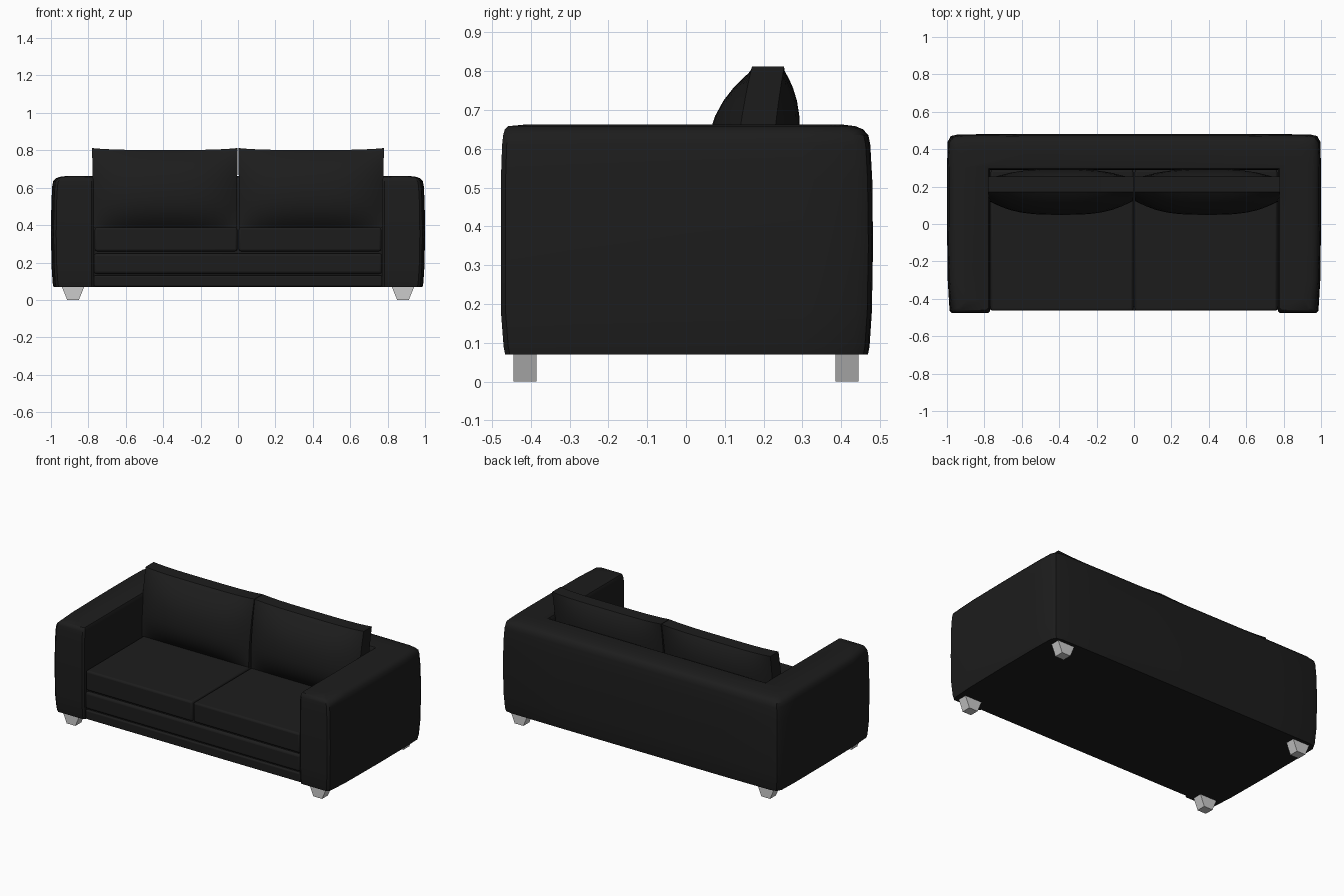
import bpy, bmesh, math

if "Cube" in bpy.data.objects:
    bpy.data.objects.remove(bpy.data.objects["Cube"])

black = bpy.data.materials.new("black_fabric")
black.diffuse_color = (0.012, 0.012, 0.012, 1)
black.use_nodes = True
black.node_tree.nodes["Principled BSDF"].inputs["Base Color"].default_value = black.diffuse_color


def finish(name, bm, mat=black, bevel=0, segs=3, smooth=True):
    bmesh.ops.recalc_face_normals(bm, faces=bm.faces)
    me = bpy.data.meshes.new(name)
    bm.to_mesh(me)
    bm.free()
    ob = bpy.data.objects.new(name, me)
    bpy.context.collection.objects.link(ob)
    if mat:
        me.materials.append(mat)
    if bevel:
        m = ob.modifiers.new("bevel", 'BEVEL')
        m.width, m.segments = bevel, segs
    if smooth:
        bpy.ops.object.select_all(action='DESELECT')
        ob.select_set(True)
        bpy.context.view_layer.objects.active = ob
        bpy.ops.object.shade_smooth_by_angle(angle=math.radians(35))
    return ob


def box(name, x0, x1, y0, y1, z0, z1, bevel=0):
    bm = bmesh.new()
    bmesh.ops.create_cube(bm, size=1)
    for v in bm.verts:
        v.co = ((x0 + x1) / 2 + v.co.x * (x1 - x0),
                (y0 + y1) / 2 + v.co.y * (y1 - y0),
                (z0 + z1) / 2 + v.co.z * (z1 - z0))
    return finish(name, bm, bevel=bevel)


# Arms and back: one U-shaped outline stacked in slightly inset layers
HALF = [(.77, .29), (.77, -.468), (.782, -.477), (.972, -.477), (.986, -.465), (.996, -.3),
        (1, 0), (1, .3), (.996, .44), (.98, .47), (.94, .479), (.6, .482)]
# z, outer inset, front inset, inner inset
LAYERS = [(.07, .013, .011, 0), (.09, .009, .007, 0), (.18, .003, 0, 0), (.35, 0, 0, 0),
          (.52, .002, 0, 0), (.61, .007, .003, 0), (.635, .012, .006, .001),
          (.65, .026, .01, .004), (.658, .045, .018, .008), (.663, .085, .07, .02)]


def layer(z, d, g, i):
    pts = []
    for k, (x, y) in enumerate(HALF):
        nx = x + i if k < 3 else x - d
        ny = y + i if k == 0 else y + g if y < -.4 else y - d if y > .4 else y
        pts.append((nx, ny, z))
    return pts + [(-x, y, z) for x, y, z in reversed(pts)]


bm = bmesh.new()
rings = [[bm.verts.new(p) for p in layer(*row)] for row in LAYERS]
n = len(rings[0])
for a, b in zip(rings, rings[1:]):
    for k in range(n):
        bm.faces.new((a[k], a[(k + 1) % n], b[(k + 1) % n], b[k]))
bm.faces.new(rings[0])
bm.faces.new(rings[-1])
finish("arms_and_back", bm)

# Base with two front rails
box("base", -.772, .772, -.445, .3, .07, .27)
box("lower_rail", -.77, .77, -.46, -.40, .072, .131, .008)
box("upper_rail", -.77, .77, -.463, -.40, .14, .249, .014)


# Back cushion: pillow with flat side strip between bulging front and back
def back_cushion(name, s):
    bm = bmesh.new()
    nu, nv = 16, 14
    grids = []
    for front in (True, False):
        g = []
        for i in range(nu + 1):
            tu = -math.cos(math.pi * i / nu)
            row = []
            for j in range(nv + 1):
                tv = -math.cos(math.pi * j / nv)
                v = (tv + 1) / 2
                f = (1 - abs(tu) ** 3.2) * (1 - abs(tv) ** 2.6)
                y = .12 + .05 * v * v - .08 * f if front else .215 + .038 * v * v + .065 * f
                x = .391 + tu * (.383 + .006 * v)
                top = .802 + .01 * tu ** 4
                row.append(bm.verts.new((s * x, y, .385 + v * (top - .385))))
            g.append(row)
        grids.append(g)
        for i in range(nu):
            for j in range(nv):
                bm.faces.new((g[i][j], g[i + 1][j], g[i + 1][j + 1], g[i][j + 1]))
    # Side strip around the rim
    rim = ([(i, 0) for i in range(nu)] + [(nu, j) for j in range(nv)] +
           [(i, nv) for i in range(nu, 0, -1)] + [(0, j) for j in range(nv, 0, -1)])
    F, B = grids
    for (a, b), (c, d) in zip(rim, rim[1:] + rim[:1]):
        bm.faces.new((F[a][b], F[c][d], B[c][d], B[a][b]))
    finish(name, bm)


# Foot: tapered in x, straight in y
def foot(name, sx, sy):
    bm = bmesh.new()
    bmesh.ops.create_cube(bm, size=1)
    for v in bm.verts:
        w = .062 if v.co.z > 0 else .031
        v.co = (sx * .882 + (w if v.co.x > 0 else -w), sy * .415 + v.co.y * .06,
                .075 if v.co.z > 0 else 0)
    finish(name, bm, mat=None, smooth=False)


for s, side in ((-1, "left"), (1, "right")):
    xs = sorted((s * .004, s * .766))
    box(side + "_seat_cushion", *xs, -.463, .29, .26, .388, .012)
    back_cushion(side + "_back_cushion", s)
    foot(side + "_front_foot", s, -1)
    foot(side + "_back_foot", s, 1)
